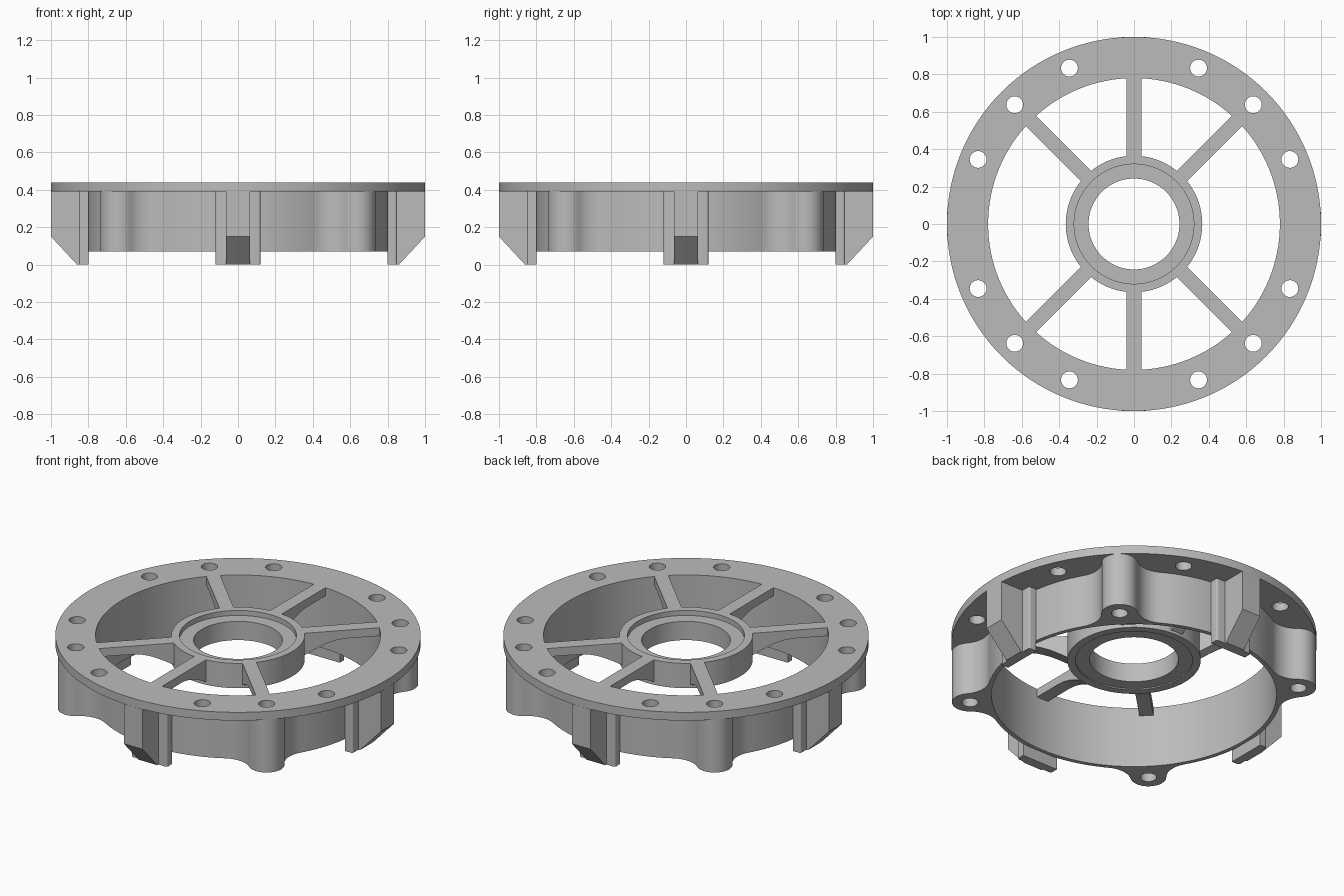
import bpy
import bmesh
from math import sin, cos, pi, radians, acos, atan2, hypot
from mathutils import Matrix, Vector

cube = bpy.data.objects.get("Cube")
if cube:
    bpy.data.objects.remove(cube)

TOP, FLANGE_Z, WALL_Z = 0.44, 0.39, 0.07
INNER_R, WALL_R, HOLE_RING, HOLE_R = 0.78, 0.805, 0.902, 0.045
LOBE_R, FILLET_R = 0.098, 0.15

grey = bpy.data.materials.new("plain_grey")
grey.use_nodes = True
colour = (0.5, 0.5, 0.5, 1)
grey.diffuse_color = colour
grey.node_tree.nodes["Principled BSDF"].inputs["Base Color"].default_value = colour


def finish(name, bm, smooth=True):
    bmesh.ops.remove_doubles(bm, verts=bm.verts, dist=0.0001)
    bmesh.ops.recalc_face_normals(bm, faces=bm.faces)
    mesh = bpy.data.meshes.new(name)
    bm.to_mesh(mesh)
    bm.free()
    mesh.materials.append(grey)
    obj = bpy.data.objects.new(name, mesh)
    bpy.context.collection.objects.link(obj)
    if smooth:
        bpy.ops.object.select_all(action='DESELECT')
        obj.select_set(True)
        bpy.context.view_layer.objects.active = obj
        bpy.ops.object.shade_smooth_by_angle(angle=radians(30))
    return obj


def arc(cx, cy, r, start, end, n):
    return [(cx + r * cos(start + (end - start) * i / n),
             cy + r * sin(start + (end - start) * i / n)) for i in range(n + 1)]


def circle(cx, cy, r, n):
    return arc(cx, cy, r, 0, 2 * pi, n)[:-1]


def plate(name, loops, z0, z1):
    """Flat plate with holes, filled from closed outlines."""
    curve = bpy.data.curves.new(name, 'CURVE')
    curve.dimensions = '2D'
    curve.fill_mode = 'BOTH'
    curve.extrude = (z1 - z0) / 2
    for loop in loops:
        spline = curve.splines.new('POLY')
        spline.points.add(len(loop) - 1)
        for p, (x, y) in zip(spline.points, loop):
            p.co = (x, y, 0, 1)
        spline.use_cyclic_u = True
    helper = bpy.data.objects.new(name + "_outline", curve)
    bpy.context.collection.objects.link(helper)
    bpy.context.view_layer.update()
    mesh = bpy.data.meshes.new_from_object(
        helper.evaluated_get(bpy.context.evaluated_depsgraph_get()))
    bpy.data.objects.remove(helper)
    bm = bmesh.new()
    bm.from_mesh(mesh)
    bpy.data.meshes.remove(mesh)
    bmesh.ops.translate(bm, verts=bm.verts, vec=(0, 0, (z0 + z1) / 2))
    return finish(name, bm)


def side_prism(bm, profile, half_width, angle):
    """Extrude a radial (r, z) profile sideways and turn it about z."""
    face = bm.faces.new([bm.verts.new((r, -half_width, z)) for r, z in profile])
    new = bmesh.ops.extrude_face_region(bm, geom=[face])["geom"]
    side = [v for v in new if isinstance(v, bmesh.types.BMVert)]
    bmesh.ops.translate(bm, verts=side, vec=(0, 2 * half_width, 0))
    bmesh.ops.rotate(bm, verts=list(face.verts) + side, cent=(0, 0, 0),
                     matrix=Matrix.Rotation(angle, 3, 'Z'))


def holes(angles):
    return [circle(HOLE_RING * cos(radians(a)), HOLE_RING * sin(radians(a)), HOLE_R, 32)
            for a in angles]


# Top flange with its twelve bolt holes
diagonals = [45 + 90 * q for q in range(4)]
bolt_angles = [d + o for d in diagonals for o in (-22.5, 0, 22.5)]
plate("top_flange", [circle(0, 0, 1, 128), circle(0, 0, INNER_R, 128)] + holes(bolt_angles),
      FLANGE_Z, TOP)

# Skirt wall whose outside swells into four filleted bolt lobes
far, near = WALL_R + FILLET_R, LOBE_R + FILLET_R
spread = acos((far ** 2 + HOLE_RING ** 2 - near ** 2) / (2 * far * HOLE_RING))
fx, fy = far * cos(spread), far * sin(spread)
tangent = atan2(fy, fx - HOLE_RING)
lobe = arc(fx, -fy, FILLET_R, pi - spread, pi - tangent, 10)
lobe += arc(HOLE_RING, 0, LOBE_R, -tangent, tangent, 24)[1:]
lobe += arc(fx, fy, FILLET_R, pi + tangent, pi + spread, 10)[1:]
outline = []
for d in diagonals:
    a = radians(d)
    outline += [(x * cos(a) - y * sin(a), x * sin(a) + y * cos(a)) for x, y in lobe]
    outline += arc(0, 0, WALL_R, a + spread, a + pi / 2 - spread, 24)[1:-1]
plate("skirt_wall", [outline, circle(0, 0, INNER_R, 128)] + holes(diagonals), WALL_Z, FLANGE_Z)

# Central hub, turned from its section
section = [(0.365, TOP), (0.365, 0.29), (0.32, 0.29), (0.32, 0.297), (0.243, 0.297),
           (0.243, 0.41), (0.32, 0.41), (0.32, TOP)]
bm = bmesh.new()
ring = [bm.verts.new((r, 0, z)) for r, z in section]
edges = [bm.edges.new((ring[i - 1], ring[i])) for i in range(len(ring))]
bmesh.ops.spin(bm, geom=ring + edges, cent=(0, 0, 0), axis=(0, 0, 1),
               angle=2 * pi, steps=96, use_duplicate=False)
finish("hub", bm)

# Six spokes, deepening in a curve towards the hub
underside = [(0.35 + 0.25 * t, 0.30 + 0.09 * sin(t * pi / 2)) for t in [i / 8 for i in range(9)]]
bm = bmesh.new()
for d in diagonals + [90, 270]:
    side_prism(bm, [(0.35, TOP)] + underside + [(0.79, FLANGE_Z), (0.79, TOP)],
               0.039, radians(d))
finish("spokes", bm)

# Four legs: a chamfered fin behind a wider plate with softened corners
fin = [(0.80, 0), (0.86, 0), (1, 0.15), (1, FLANGE_Z), (0.80, FLANGE_Z)]
for name, d in (("left_leg", 0), ("back_leg", 90), ("right_leg", 180), ("front_leg", 270)):
    bm = bmesh.new()
    side_prism(bm, [(0.80, 0), (0.85, 0), (0.85, FLANGE_Z), (0.80, FLANGE_Z)], 0.12, 0)
    corners = [e for e in bm.edges if all(v.co.x > 0.84 for v in e.verts)
               and abs(e.verts[0].co.z - e.verts[1].co.z) > 0.1]
    bmesh.ops.bevel(bm, geom=corners, offset=0.012, segments=4, profile=0.5, affect='EDGES')
    side_prism(bm, fin, 0.063, 0)
    bmesh.ops.rotate(bm, verts=bm.verts, cent=(0, 0, 0),
                     matrix=Matrix.Rotation(radians(d), 3, 'Z'))
    finish(name, bm)
